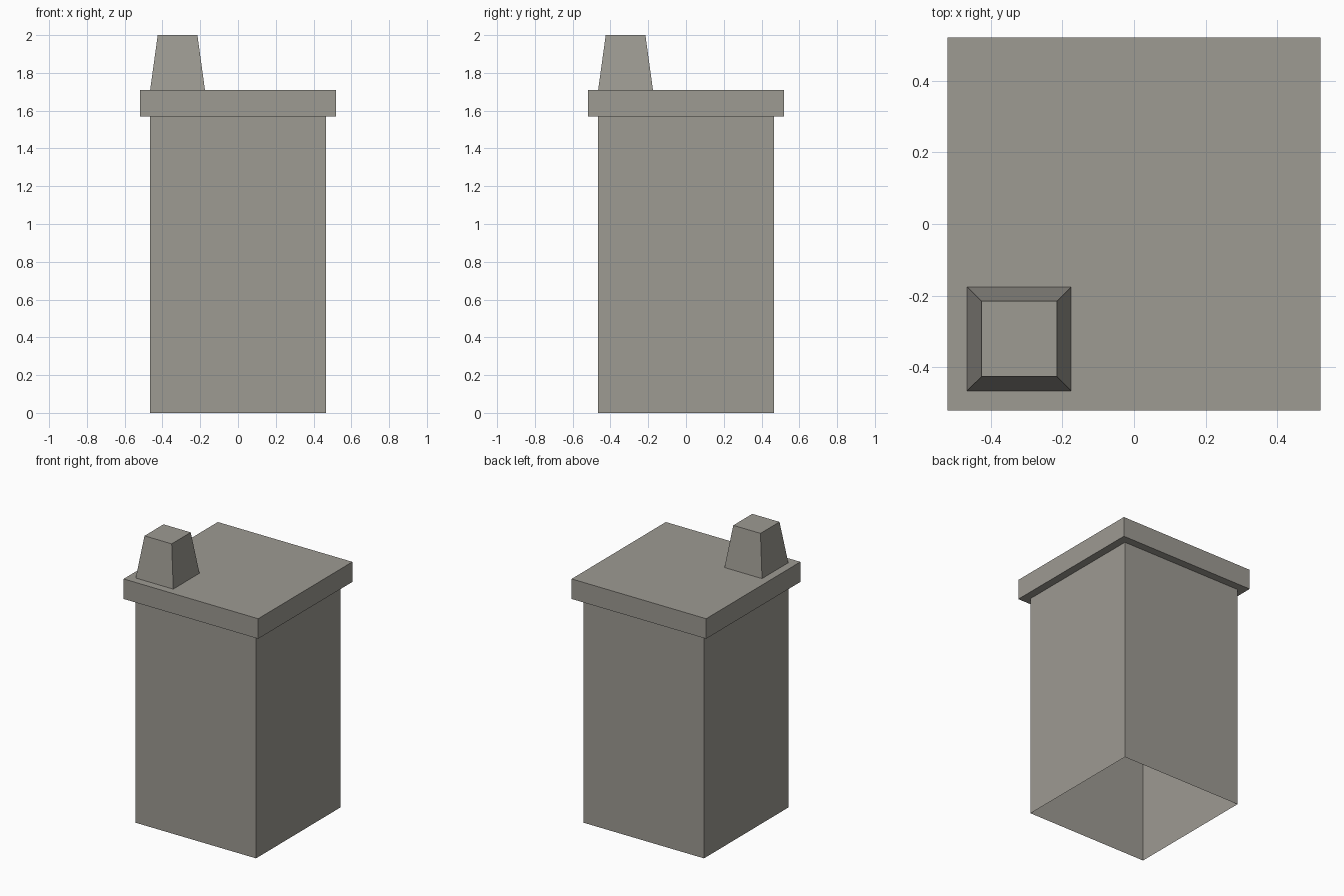
import bpy, bmesh

if "Cube" in bpy.data.objects:
    bpy.data.objects.remove(bpy.data.objects["Cube"])

stone = bpy.data.materials.new("warm grey stone")
stone.diffuse_color = (0.34, 0.325, 0.29, 1)
stone.use_nodes = True
stone.node_tree.nodes["Principled BSDF"].inputs["Base Color"].default_value = stone.diffuse_color


def square_shell(name, rings, cx=0.0, cy=0.0):
    """Loft square rings of (half width, z); top is capped, bottom left open."""
    bm = bmesh.new()
    loops = []
    for h, z in rings:
        loops.append([bm.verts.new((cx + sx * h, cy + sy * h, z))
                      for sx, sy in ((-1, -1), (1, -1), (1, 1), (-1, 1))])
    for low, high in zip(loops, loops[1:]):
        for i in range(4):
            j = (i + 1) % 4
            bm.faces.new((low[i], low[j], high[j], high[i]))
    bm.faces.new(loops[-1])
    mesh = bpy.data.meshes.new(name)
    bm.to_mesh(mesh)
    bm.free()
    mesh.materials.append(stone)
    obj = bpy.data.objects.new(name, mesh)
    bpy.context.collection.objects.link(obj)
    return obj


# Hollow shaft with an overhanging flat cap
square_shell("shaft_and_cap", [(0.465, 0), (0.465, 1.57), (0.52, 1.57), (0.52, 1.71)])

# Tapered pot on the front left corner of the cap
square_shell("corner_pot", [(0.145, 1.71), (0.105, 2.0)], -0.32, -0.32)
